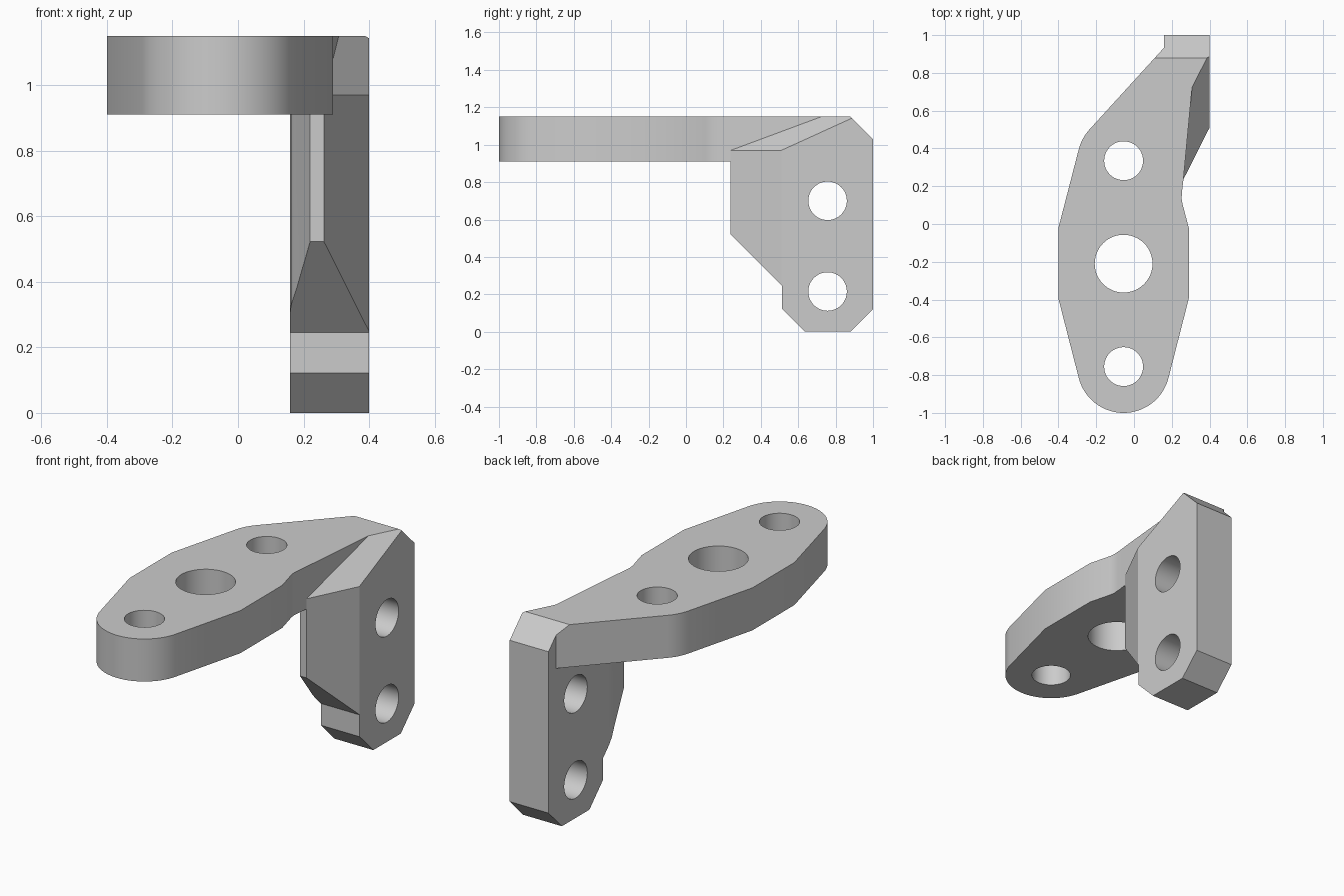
import bpy, bmesh
from math import radians, sin, cos
from mathutils import Vector

cube = bpy.data.objects.get("Cube")
if cube:
    bpy.data.objects.remove(cube)

grey = bpy.data.materials.new("plain grey")
grey.use_nodes = True
colour = (0.6, 0.6, 0.6, 1)
grey.diffuse_color = colour
grey.node_tree.nodes["Principled BSDF"].inputs["Base Color"].default_value = colour

TOP, UNDER = 1.15, 0.91      # arm plate heights
IN, OUT = 0.158, 0.40        # upright plate sides
MID, HOLE = -0.055, 0.103    # arm centre line, bolt hole radius


def arc(cx, cy, r, start, end, steps=16):
    angles = [radians(start + (end - start) * i / steps) for i in range(steps + 1)]
    return [(cx + r * cos(a), cy + r * sin(a)) for a in angles]


def prism(name, pts, lo, hi, axis="z", cut=None):
    """Extrude a flat outline along z, or a (y, z) outline along x."""
    bm = bmesh.new()
    place = (lambda u, v, w: (u, v, w)) if axis == "z" else (lambda u, v, w: (w, u, v))
    face = bm.faces.new([bm.verts.new(place(u, v, lo)) for u, v in pts])
    new = bmesh.ops.extrude_face_region(bm, geom=[face])["geom"]
    shift = Vector(place(0, 0, hi - lo))
    bmesh.ops.translate(bm, verts=[g for g in new if isinstance(g, bmesh.types.BMVert)], vec=shift)
    if cut:
        res = bmesh.ops.bisect_plane(bm, geom=bm.verts[:] + bm.edges[:] + bm.faces[:],
                                     plane_co=cut[0], plane_no=cut[1], clear_outer=True)
        rim = [g for g in res["geom_cut"] if isinstance(g, bmesh.types.BMEdge)]
        bmesh.ops.contextual_create(bm, geom=rim)
    bmesh.ops.recalc_face_normals(bm, faces=bm.faces[:])
    me = bpy.data.meshes.new(name)
    bm.to_mesh(me)
    bm.free()
    me.materials.append(grey)
    ob = bpy.data.objects.new(name, me)
    bpy.context.collection.objects.link(ob)
    return ob


def combine(ob, other, operation):
    """Apply a boolean and remove the second solid."""
    mod = ob.modifiers.new("combine", "BOOLEAN")
    mod.operation, mod.solver, mod.object = operation, "EXACT", other
    bpy.context.view_layer.update()
    me = bpy.data.meshes.new_from_object(ob.evaluated_get(bpy.context.evaluated_depsgraph_get()))
    ob.modifiers.clear()
    ob.data = me
    bpy.data.objects.remove(other)


# Horizontal arm with a rounded front end and a neck running into the upright
outline = arc(MID, -0.755, 0.245, 194.5, 345.5, 32)
outline += [(0.29, -0.395), (0.29, -0.02), (0.257, 0.105), (0.252, 0.135), (0.254, 0.17),
            (0.262, 0.24), (0.31, 0.75), (0.32, 0.95), (0.165, 0.94)]
outline += arc(MID, 0.335, 0.245, 137.7, 165.5, 8)
outline += [(-0.40, -0.02), (-0.40, -0.395)]
bracket = prism("bracket", outline, UNDER, TOP)

# Upright plate: tapered footprint with a slanted top corner
A, B, C = Vector((0.262, 0.24, 0.97)), Vector((OUT, 0.51, 0.97)), Vector((OUT, 0.89, 1.143))
footprint = [(0.22, 0.237), (0.262, 0.237), (OUT, 0.51), (OUT, 1.0), (IN, 1.0),
             (IN, 0.46), (0.162, 0.43), (0.17, 0.405), (0.18, 0.375)]
upright = prism("upright", footprint, 0, TOP, cut=(A, (B - A).cross(C - B).normalized()))

# Side profile trims the upright's stepped front and lower chamfers
profile = [(0.635, 0), (0.88, 0), (1.0, 0.12), (1.1, 0.12), (1.1, 1.3), (0.1, 1.3),
           (0.1, 0.66), (0.513, 0.245), (0.513, 0.122)]
combine(upright, prism("profile", profile, 0, 0.6, "x"), "INTERSECT")
combine(bracket, upright, "UNION")

# Chamfer along the top rear edge
combine(bracket, prism("chamfer", [(0.78, 1.25), (1.1, 0.93), (1.1, 1.25)], -0.5, 0.6, "x"),
        "DIFFERENCE")

# Bolt holes through the arm and the upright
for y, r in ((0.335, HOLE), (-0.21, 0.153), (-0.755, HOLE)):
    combine(bracket, prism("arm_hole", arc(MID, y, r, 0, 360, 48)[:-1], 0.8, 1.3), "DIFFERENCE")
for z in (0.70, 0.215):
    combine(bracket, prism("upright_hole", arc(0.757, z, HOLE, 0, 360, 48)[:-1], 0.05, 0.6, "x"),
            "DIFFERENCE")

bpy.ops.object.select_all(action="DESELECT")
bracket.select_set(True)
bpy.context.view_layer.objects.active = bracket
bpy.ops.object.shade_smooth_by_angle(angle=radians(25))
